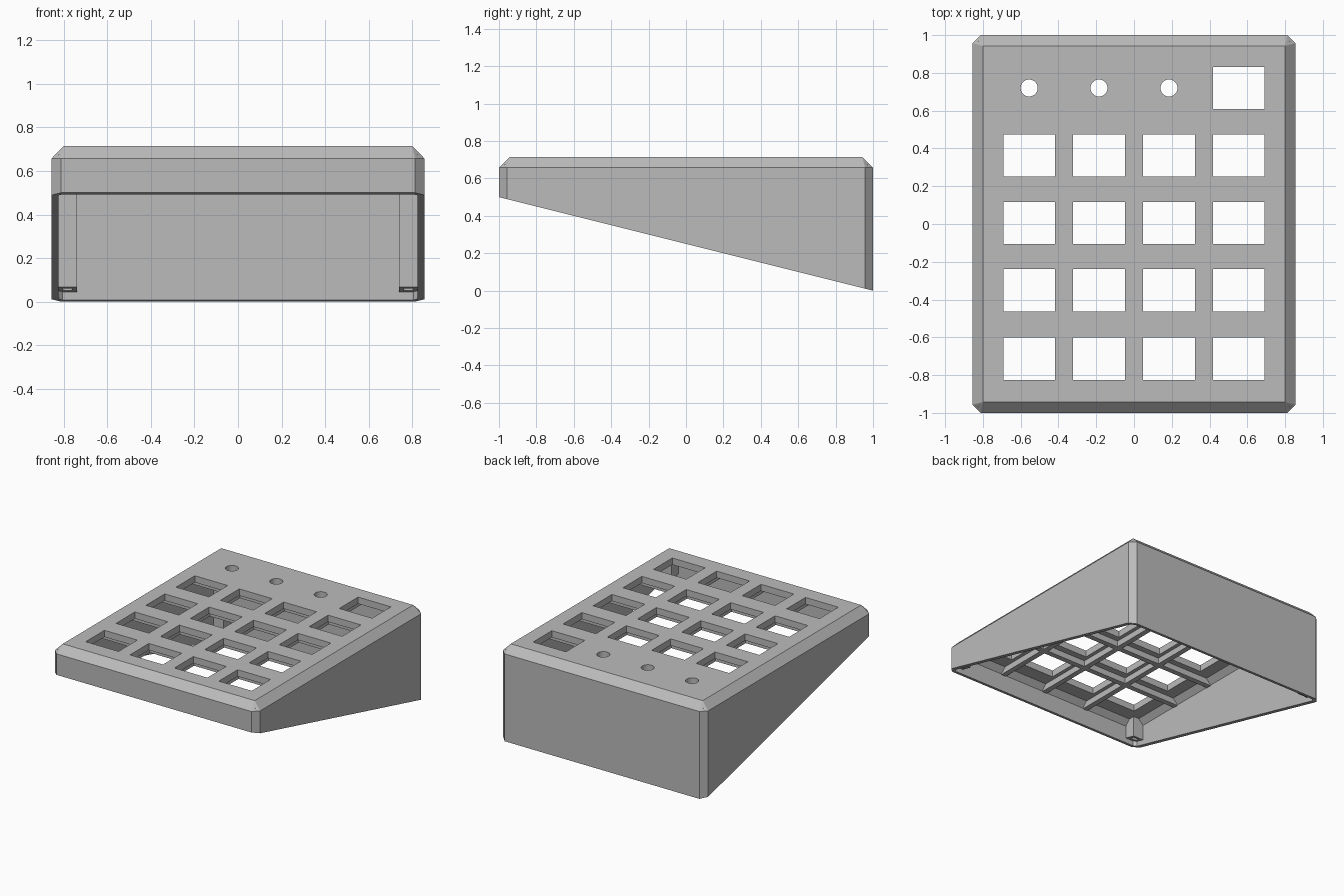
import bpy, bmesh

if "Cube" in bpy.data.objects:
    bpy.data.objects.remove(bpy.data.objects["Cube"], do_unlink=True)

HX, HY, TOP = 0.855, 1.0, 0.715
WALL, PLATE = 0.03, 0.05
COLUMNS = (-0.555, -0.185, 0.185, 0.555)
ROWS = (-0.713, -0.351, 0.005, 0.363)
TOP_ROW = 0.72

grey = bpy.data.materials.new("plain grey")
grey.use_nodes = True
grey.diffuse_color = (0.5, 0.5, 0.5, 1)
grey.node_tree.nodes["Principled BSDF"].inputs["Base Color"].default_value = (0.5, 0.5, 0.5, 1)


def base_z(y):
    """Height of the sloping underside."""
    return 0.25 * (1 - y)


def finish(name, bm):
    bmesh.ops.recalc_face_normals(bm, faces=bm.faces)
    mesh = bpy.data.meshes.new(name)
    bm.to_mesh(mesh)
    bm.free()
    mesh.materials.append(grey)
    obj = bpy.data.objects.new(name, mesh)
    bpy.context.collection.objects.link(obj)
    return obj


def ring(bm, hx, hy, cut, height):
    """Rectangle with cut corners; height is a function of y."""
    pts = []
    for sx, sy in ((1, 1), (-1, 1), (-1, -1), (1, -1)):
        a, b = (sx * hx, sy * (hy - cut)), (sx * (hx - cut), sy * hy)
        pts += [a, b] if sx == sy else [b, a]
    return [bm.verts.new((x, y, height(y))) for x, y in pts]


def bridge(bm, a, b):
    for i in range(len(a)):
        j = (i + 1) % len(a)
        bm.faces.new((a[i], a[j], b[j], b[i]))


def add_box(bm, cx, cy, sx, sy, bottom, top):
    """Upright block whose ends follow the given height functions."""
    corners = [(cx + i * sx / 2, cy + j * sy / 2) for i, j in ((-1, -1), (1, -1), (1, 1), (-1, 1))]
    low = [bm.verts.new((x, y, bottom(y))) for x, y in corners]
    high = [bm.verts.new((x, y, top(y))) for x, y in corners]
    bm.faces.new(low)
    bm.faces.new(high)
    bridge(bm, low, high)


def level(z):
    return lambda y: z


def cut(target, name, bm):
    cutter = finish(name, bm)
    cutter.hide_render = True
    mod = target.modifiers.new(name, 'BOOLEAN')
    mod.operation, mod.solver, mod.object = 'DIFFERENCE', 'EXACT', cutter
    bpy.context.view_layer.objects.active = target
    bpy.ops.object.modifier_apply(modifier=mod.name)
    bpy.data.objects.remove(cutter, do_unlink=True)


# Hollow wedge case: outer and inner skins joined along the open underside
bm = bmesh.new()
ix, iy = HX - WALL, HY - WALL
outer = [ring(bm, HX, HY, 0.043, base_z),
         ring(bm, HX, HY, 0.043, level(TOP - 0.057)),
         ring(bm, HX - 0.055, HY - 0.057, 0, level(TOP))]
inner = [ring(bm, ix, iy, 0.02, base_z),
         ring(bm, ix, iy, 0.02, level(TOP - PLATE - 0.04)),
         ring(bm, ix - 0.04, iy - 0.04, 0, level(TOP - PLATE))]
for skin in (outer, inner):
    bridge(bm, skin[0], skin[1])
    bridge(bm, skin[1], skin[2])
    bm.faces.new(skin[2])
bridge(bm, outer[0], inner[0])
bmesh.ops.remove_doubles(bm, verts=bm.verts, dist=0.0001)
case = finish("case", bm)

# Key openings and the three round holes
bm = bmesh.new()
openings = [(x, y) for x in COLUMNS for y in ROWS] + [(COLUMNS[3], TOP_ROW)]
for x, y in openings:
    add_box(bm, x, y, 0.274, 0.224, level(0.6), level(0.8))
for x in COLUMNS[:3]:
    made = bmesh.ops.create_cone(bm, cap_ends=True, segments=32, radius1=0.045,
                                 radius2=0.045, depth=0.2)
    bmesh.ops.translate(bm, verts=made["verts"], vec=(x, TOP_ROW, 0.7))
cut(case, "opening_cutter", bm)

# Stiffening ribs under the plate, between the openings
rib_low, rib_high = level(TOP - PLATE - 0.045), level(TOP - PLATE + 0.01)
for i, x in enumerate((-0.37, 0, 0.37)):
    bm = bmesh.new()
    add_box(bm, x, 0, 0.04, 2 * iy, rib_low, rib_high)
    finish(f"long_rib_{i + 1}", bm)
for i, y in enumerate((-0.532, -0.173, 0.184, 0.542)):
    bm = bmesh.new()
    add_box(bm, 0, y, 2 * ix, 0.04, rib_low, rib_high)
    finish(f"cross_rib_{i + 1}", bm)

# Corner posts with square sockets
SIZE = 0.085
for side, sx in (("left", 1), ("right", -1)):
    for end, sy in (("front", -1), ("back", 1)):
        cx, cy = sx * (ix - SIZE / 2), sy * (iy - SIZE / 2)
        bm = bmesh.new()
        add_box(bm, cx, cy, SIZE, SIZE, lambda y: base_z(y) + 0.038, level(TOP - PLATE + 0.01))
        post = finish(f"{end}_{side}_post", bm)
        bm = bmesh.new()
        add_box(bm, cx, cy, 0.04, 0.04, lambda y: base_z(y) - 0.05, lambda y: base_z(y) + 0.1)
        cut(post, "socket_cutter", bm)
